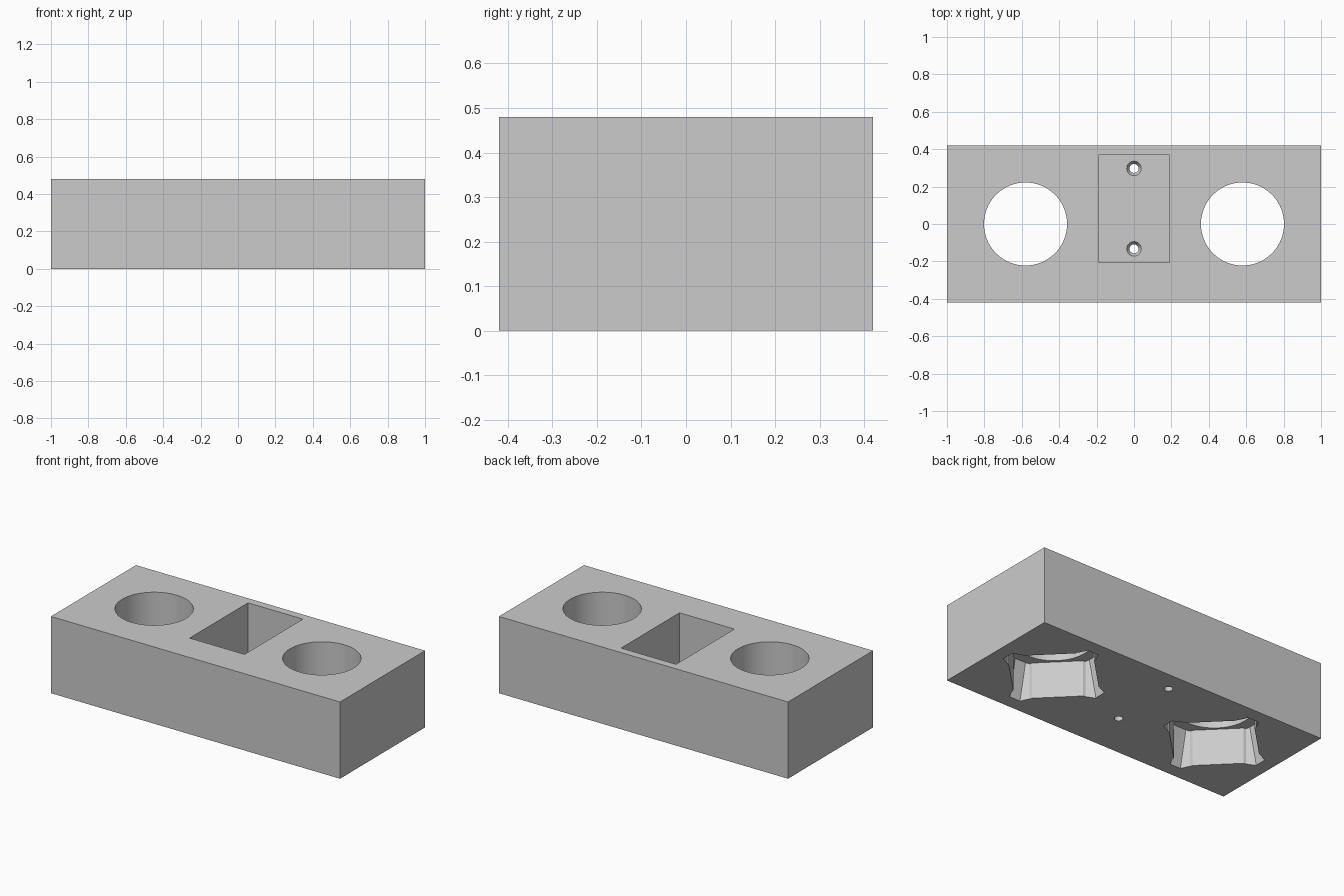
import bpy, bmesh, math

if "Cube" in bpy.data.objects:
    bpy.data.objects.remove(bpy.data.objects["Cube"])

H = 0.48          # block height
POCKET = 0.225    # depth of the underside sockets
FLOOR = 0.08      # floor thickness of the middle bay

grey = bpy.data.materials.new("grey")
grey.diffuse_color = (0.6, 0.6, 0.6, 1)
grey.use_nodes = True
grey.node_tree.nodes["Principled BSDF"].inputs["Base Color"].default_value = grey.diffuse_color


def loft(name, rings):
    """Closed solid through rings of equal point count, bottom to top."""
    bm = bmesh.new()
    loops = [[bm.verts.new(p) for p in ring] for ring in rings]
    n = len(loops[0])
    for a, b in zip(loops, loops[1:]):
        for i in range(n):
            j = (i + 1) % n
            bm.faces.new((a[i], a[j], b[j], b[i]))
    bm.faces.new(loops[0][::-1])
    bm.faces.new(loops[-1])
    bmesh.ops.recalc_face_normals(bm, faces=bm.faces)
    mesh = bpy.data.meshes.new(name)
    bm.to_mesh(mesh)
    bm.free()
    mesh.materials.append(grey)
    ob = bpy.data.objects.new(name, mesh)
    bpy.context.collection.objects.link(ob)
    return ob


def rect(x0, x1, y0, y1, z):
    return [(x0, y0, z), (x1, y0, z), (x1, y1, z), (x0, y1, z)]


def circle(cx, cy, r, z, n):
    return [(cx + r * math.cos(2 * math.pi * i / n),
             cy + r * math.sin(2 * math.pi * i / n), z) for i in range(n)]


def socket(cx, tip, z):
    """Diamond outline with a clip tab on each of its four corners."""
    tab = [(0.268, -0.067), (0.284, -0.064), (tip, -0.037),
           (tip, 0.037), (0.284, 0.064), (0.268, 0.067)]
    pts = []
    for c, s in ((1, 0), (0, 1), (-1, 0), (0, -1)):
        pts += [(cx + c * x - s * y, s * x + c * y, z) for x, y in tab]
    return pts


# main block
block = loft("block", [rect(-1, 1, -0.42, 0.42, 0), rect(-1, 1, -0.42, 0.42, H)])

cutters = []
for side, cx in (("left", -0.58), ("right", 0.58)):
    # round opening through the top, clip socket with sloped tabs below
    cutters.append(loft(side + "_round_cutter",
                        [circle(cx, 0, 0.222, z, 96) for z in (0.1, H + 0.1)]))
    k = 0.05 / POCKET * 0.04
    cutters.append(loft(side + "_socket_cutter",
                        [socket(cx, 0.335 + k, -0.04), socket(cx, 0.288, POCKET)]))

# rectangular middle bay
cutters.append(loft("bay_cutter", [rect(-0.19, 0.19, -0.207, 0.37, z)
                                   for z in (FLOOR, H + 0.1)]))

# countersunk screw holes in the bay floor
for tag, y in (("front", -0.133), ("back", 0.297)):
    cutters.append(loft(tag + "_screw_cutter",
                        [circle(0, y, 0.024, -0.05, 32),
                         circle(0, y, 0.024, FLOOR - 0.025, 32),
                         circle(0, y, 0.039, FLOOR, 32),
                         circle(0, y, 0.039, FLOOR + 0.05, 32)]))

bpy.context.view_layer.objects.active = block
block.select_set(True)
for c in cutters:
    mod = block.modifiers.new(c.name, 'BOOLEAN')
    mod.operation = 'DIFFERENCE'
    mod.solver = 'EXACT'
    mod.object = c
    bpy.ops.object.modifier_apply(modifier=mod.name)
    bpy.data.objects.remove(c, do_unlink=True)

bpy.ops.object.shade_smooth_by_angle(angle=math.radians(20))
